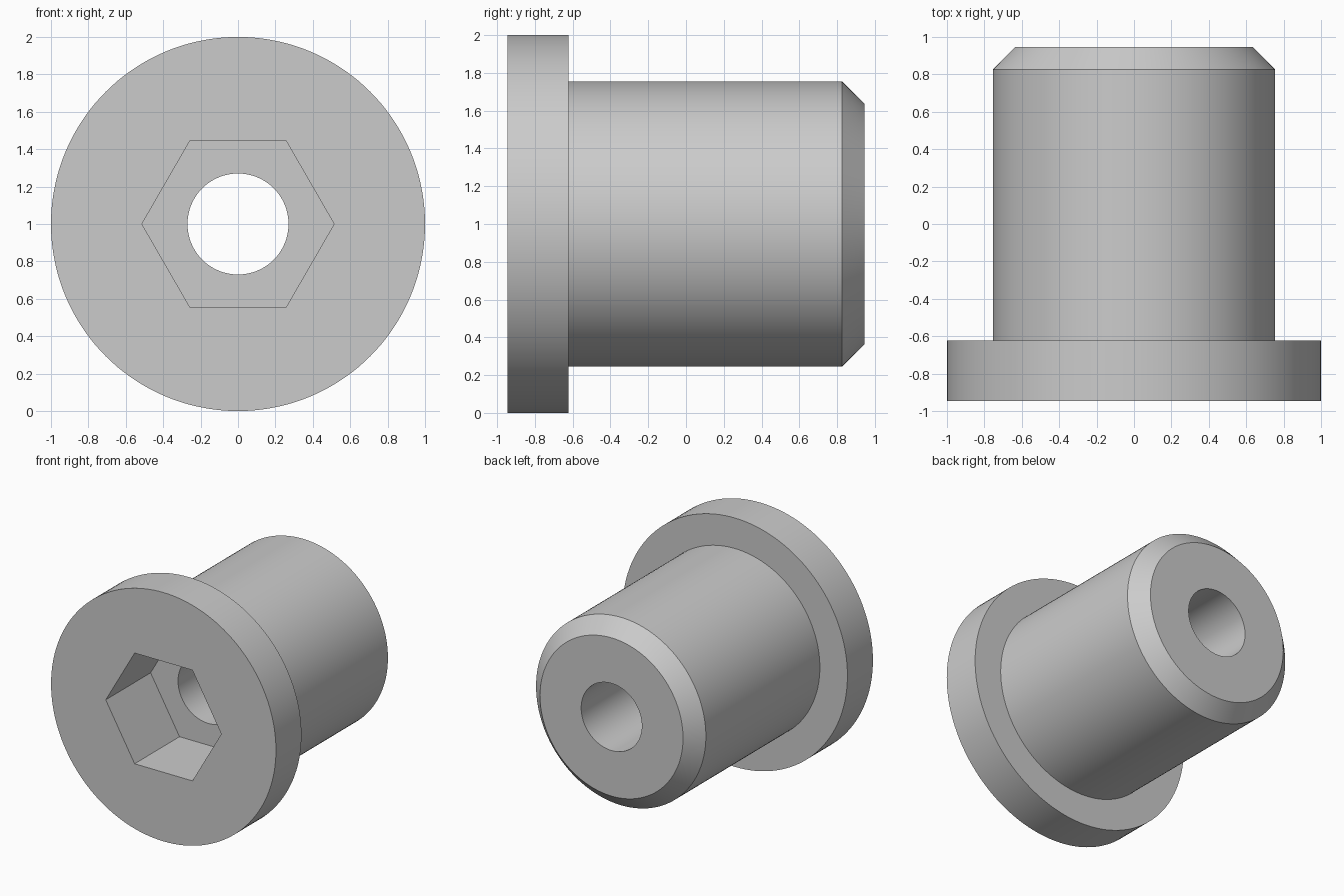
import bpy
import bmesh
from math import cos, sin, pi, radians

default_cube = bpy.data.objects.get("Cube")
if default_cube:
    bpy.data.objects.remove(default_cube, do_unlink=True)

SEGMENTS = 144  # divisible by six, so the hex corners land on vertices
CENTRE_Z = 1.0
HALF = 0.946


def circle(radius):
    return lambda angle: radius


def hexagon(apothem):
    # polar radius of a hexagon with corners on the x axis
    return lambda angle: apothem / cos(angle % (pi / 3) - pi / 6)


def loft(name, sections, material):
    """Skin a closed loop of cross-sections placed along y."""
    bm = bmesh.new()
    angles = [2 * pi * i / SEGMENTS for i in range(SEGMENTS)]
    rings = [[bm.verts.new((shape(a) * cos(a), y, CENTRE_Z + shape(a) * sin(a)))
              for a in angles] for y, shape in sections]
    for k, ring in enumerate(rings):
        following = rings[(k + 1) % len(rings)]
        for i in range(SEGMENTS):
            j = (i + 1) % SEGMENTS
            bm.faces.new((ring[i], ring[j], following[j], following[i]))
    bmesh.ops.recalc_face_normals(bm, faces=bm.faces)
    mesh = bpy.data.meshes.new(name)
    bm.to_mesh(mesh)
    bm.free()
    mesh.materials.append(material)
    obj = bpy.data.objects.new(name, mesh)
    bpy.context.collection.objects.link(obj)
    bpy.ops.object.select_all(action='DESELECT')
    obj.select_set(True)
    bpy.context.view_layer.objects.active = obj
    bpy.ops.object.shade_smooth_by_angle(angle=radians(30))
    return obj


# Plain grey
grey = bpy.data.materials.new("plain_grey")
grey.use_nodes = True
colour = (0.6, 0.6, 0.6, 1)
grey.diffuse_color = colour
grey.node_tree.nodes["Principled BSDF"].inputs["Base Color"].default_value = colour

# Flanged bushing: hex socket, flange, shaft, chamfered end, through bore
socket, flange, shaft, tip, bore = (hexagon(0.445), circle(1.0), circle(0.755),
                                    circle(0.636), circle(0.27))
SOCKET_FLOOR = -HALF + 0.57
FLANGE_BACK = -0.622
loft("flanged_bushing", [
    (SOCKET_FLOOR, socket), (-HALF, socket),
    (-HALF, flange), (FLANGE_BACK, flange),
    (FLANGE_BACK, shaft), (HALF - 0.12, shaft),
    (HALF, tip), (HALF, bore),
    (SOCKET_FLOOR, bore),
], grey)
